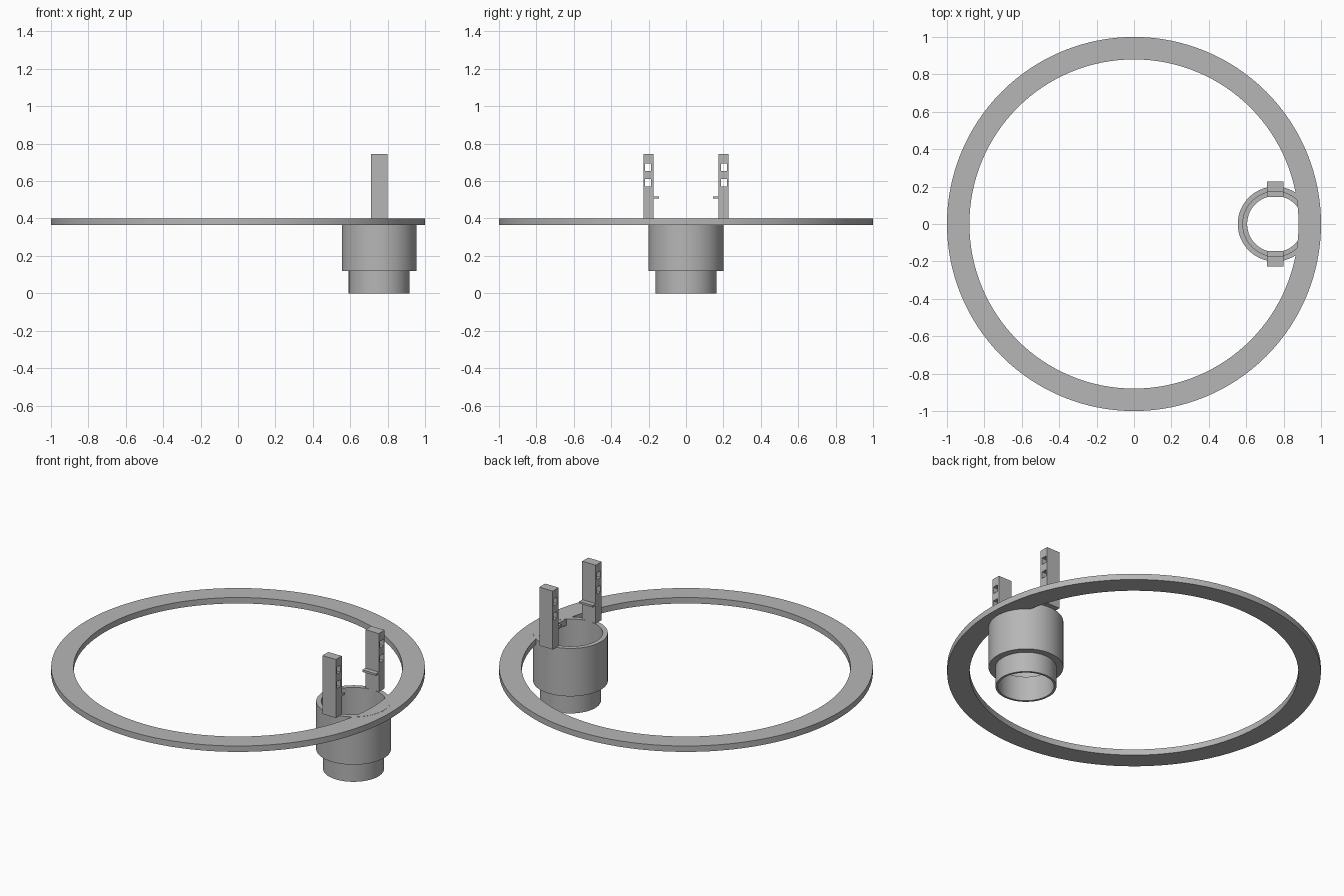
import bpy, bmesh, math
from mathutils import Vector

cube = bpy.data.objects.get("Cube")
if cube:
    bpy.data.objects.remove(cube, do_unlink=True)

grey = bpy.data.materials.new("plain_grey")
grey.use_nodes = True
grey.diffuse_color = (0.47, 0.47, 0.47, 1)
grey.node_tree.nodes["Principled BSDF"].inputs["Base Color"].default_value = grey.diffuse_color

CUP_X = 0.755


def make_object(name, bm):
    bmesh.ops.recalc_face_normals(bm, faces=bm.faces)
    mesh = bpy.data.meshes.new(name)
    bm.to_mesh(mesh)
    bm.free()
    mesh.materials.append(grey)
    obj = bpy.data.objects.new(name, mesh)
    bpy.context.collection.objects.link(obj)
    return obj


def revolve(name, profile, x=0, segments=128):
    """Spin a closed (radius, height) profile about a vertical axis."""
    bm = bmesh.new()
    rings = []
    for i in range(segments):
        a = math.tau * i / segments
        rings.append([bm.verts.new((x + r * math.cos(a), r * math.sin(a), z))
                      for r, z in profile])
    n = len(profile)
    for i in range(segments):
        here, there = rings[i], rings[(i + 1) % segments]
        for j in range(n):
            k = (j + 1) % n
            bm.faces.new((here[j], there[j], there[k], here[k]))
    obj = make_object(name, bm)
    bpy.ops.object.select_all(action="DESELECT")
    obj.select_set(True)
    bpy.context.view_layer.objects.active = obj
    bpy.ops.object.shade_smooth_by_angle(angle=math.radians(30))
    return obj


def box(name, low, high):
    low, high = Vector(low), Vector(high)
    bm = bmesh.new()
    bmesh.ops.create_cube(bm, size=1)
    bmesh.ops.scale(bm, vec=high - low, verts=bm.verts)
    bmesh.ops.translate(bm, vec=(low + high) / 2, verts=bm.verts)
    return make_object(name, bm)


def mirror_front_back(obj):
    mod = obj.modifiers.new("mirror", "MIRROR")
    mod.use_axis = (False, True, False)


# Large flat hoop
revolve("hoop", [(0.88, 0.365), (1, 0.365), (1, 0.4), (0.88, 0.4)])

# Open stepped cup with a narrower neck below and an inner ledge
revolve("cup", [(0.15, 0), (0.163, 0), (0.163, 0.118), (0.2, 0.118),
                (0.2, 0.401), (0.173, 0.401), (0.173, 0.147), (0.15, 0.147)],
        x=CUP_X)

# Upright posts standing on the rim, each with two square through holes
x0, x1 = CUP_X - 0.044, CUP_X + 0.044
post = box("post", (x0, 0.173, 0.4), (x1, 0.228, 0.745))
for z in (0.59, 0.675):
    cutter = box("hole_cutter", (x0 - 0.1, 0.186, z - 0.02), (x1 + 0.1, 0.219, z + 0.02))
    cutter.hide_render = True
    cutter.hide_viewport = True
    cut = post.modifiers.new("hole", "BOOLEAN")
    cut.operation = "DIFFERENCE"
    cut.solver = "EXACT"
    cut.object = cutter
mirror_front_back(post)

# Thin ledges on the inner faces of the posts
ledge = box("post_ledge", (x0, 0.145, 0.506), (x1, 0.175, 0.518))
mirror_front_back(ledge)
